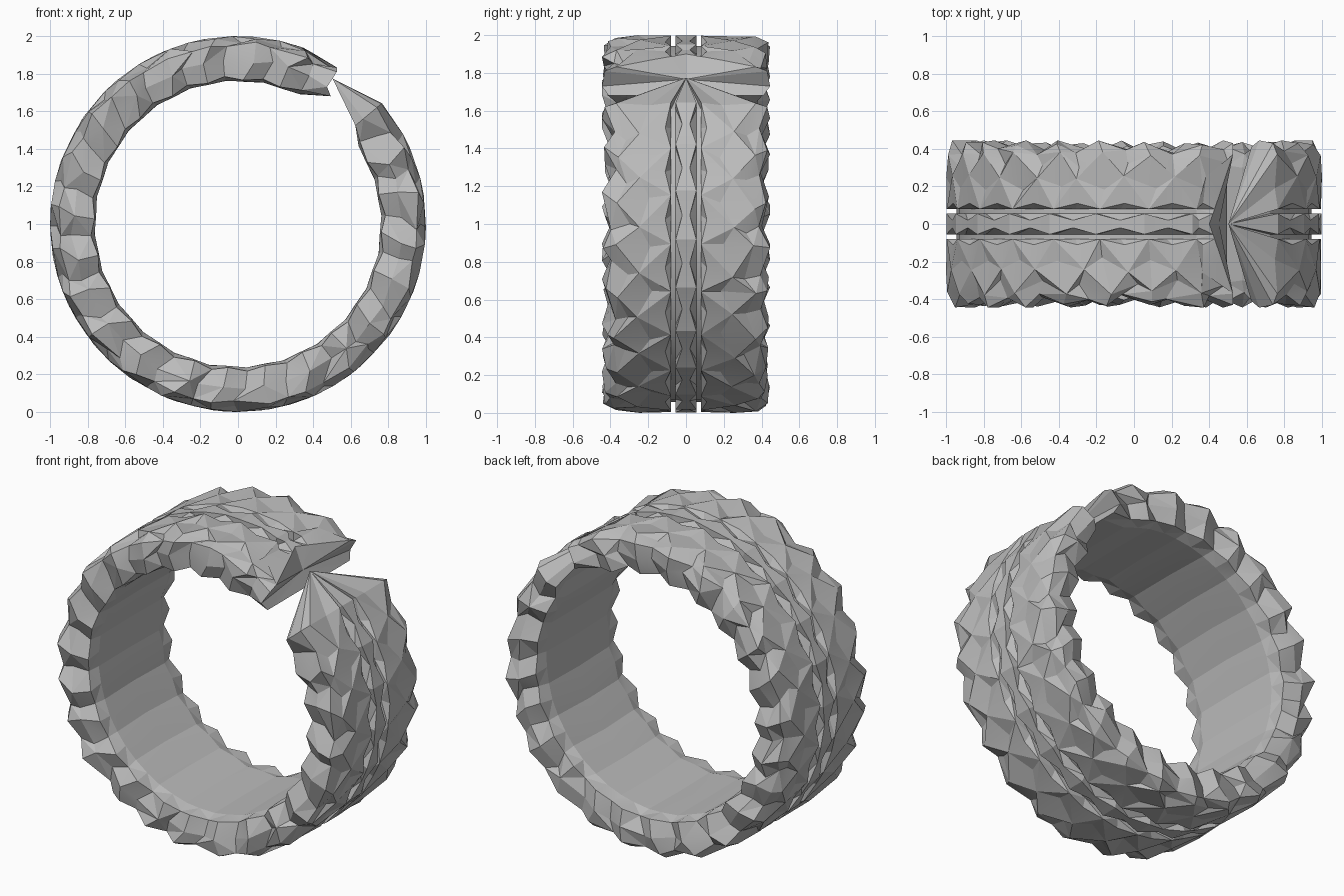
import bpy, bmesh, math, random
from mathutils import Vector

random.seed(11)
cube = bpy.data.objects.get("Cube")
if cube:
    bpy.data.objects.remove(cube)

rubber = bpy.data.materials.new("worn_grey_rubber")
rubber.use_nodes = True
GREY = (0.5, 0.5, 0.5, 1)
rubber.diffuse_color = GREY
rubber.node_tree.nodes["Principled BSDF"].inputs["Base Color"].default_value = GREY

# Half cross-section, bore to crown: lug width, lug radius, notch width, notch radius,
# slant in steps, roughness
HALF = [
    (0, .757, 0, .765, 0, 0),
    (.31, .757, .30, .765, .1, .1),
    (.41, .765, .37, .785, .2, .3),
    (.445, .87, .39, .88, -.2, 1),
    (.43, .965, .385, .95, -.5, .9),
    (.37, .995, .31, .968, -.8, .7),
    (.19, .978, .25, 1, -.6, .6),
    (.08, 1, .11, .985, -.3, 0),
    (.08, .945, .08, .945, 0, 0),
    (.055, .945, .055, .945, 0, 0),
    (.055, 1, .02, .985, 0, 0),
    (0, 1, 0, .985, 0, 0),
]
START, END, STEPS = math.radians(57), math.radians(400), 46
STEP = (END - START) / STEPS


def place(angle, radius, y):
    return Vector((radius * math.cos(angle), y, 1 + radius * math.sin(angle)))


def section_point(row, side, station):
    """One point of the section, pushed about to give torn, faceted rubber."""
    lug_y, lug_r, notch_y, notch_r, slant, rough = row
    y, r = (lug_y, lug_r) if station % 2 == 0 else (notch_y, notch_r)
    angle = START + station * STEP
    if station == 0:
        # torn end: crown slopes back over filled grooves, bore lifts
        if r > .93 and y < .4:
            r = .985
            angle += math.radians(9 * (1 - y / .4))
        elif r < .8:
            r, angle = .84, angle - math.radians(3)
        return place(angle, r, side * y)
    if station == 1 and r > .93 and y < .3:
        angle += math.radians(5)
    if station == STEPS:
        r = max(r, .815)
    else:
        angle += STEP * (slant * .6 + rough * random.uniform(-.4, .4))
        y = min(y + rough * random.uniform(-.02, .02), .445)
        r = min(r + rough * random.uniform(-.012, .012), 1)
    return place(angle, r, side * y)


# Tyre carcass: sections swept round an open ring
bm = bmesh.new()
outline = [(row, 1) for row in HALF] + [(row, -1) for row in HALF[-2:0:-1]]
rings = [[bm.verts.new(section_point(row, side, s)) for row, side in outline]
         for s in range(STEPS + 1)]
count = len(outline)
for s, (a, b) in enumerate(zip(rings, rings[1:])):
    for i in range(count):
        j = (i + 1) % count
        # diagonals meet at the lugs, so each lug becomes a pyramid
        if (s + i) % 2:
            bm.faces.new((a[i], a[j], b[j]))
            bm.faces.new((a[i], b[j], b[i]))
        else:
            bm.faces.new((a[i], a[j], b[i]))
            bm.faces.new((a[j], b[j], b[i]))


def fan(ring, tip):
    centre = bm.verts.new(tip)
    for i in range(count):
        bm.faces.new((ring[i], ring[(i + 1) % count], centre))


# Sloped cap at one end, pointed tip at the other
fan(rings[0], place(START + math.radians(2.4), .89, 0))
fan(rings[-1], place(math.radians(417), .923, 0))

bmesh.ops.recalc_face_normals(bm, faces=bm.faces)
mesh = bpy.data.meshes.new("tyre_carcass")
bm.to_mesh(mesh)
bm.free()
mesh.materials.append(rubber)
tyre = bpy.data.objects.new("tyre_carcass", mesh)
bpy.context.collection.objects.link(tyre)

bpy.ops.object.select_all(action='DESELECT')
tyre.select_set(True)
bpy.context.view_layer.objects.active = tyre
bpy.ops.object.shade_smooth_by_angle(angle=math.radians(10))
